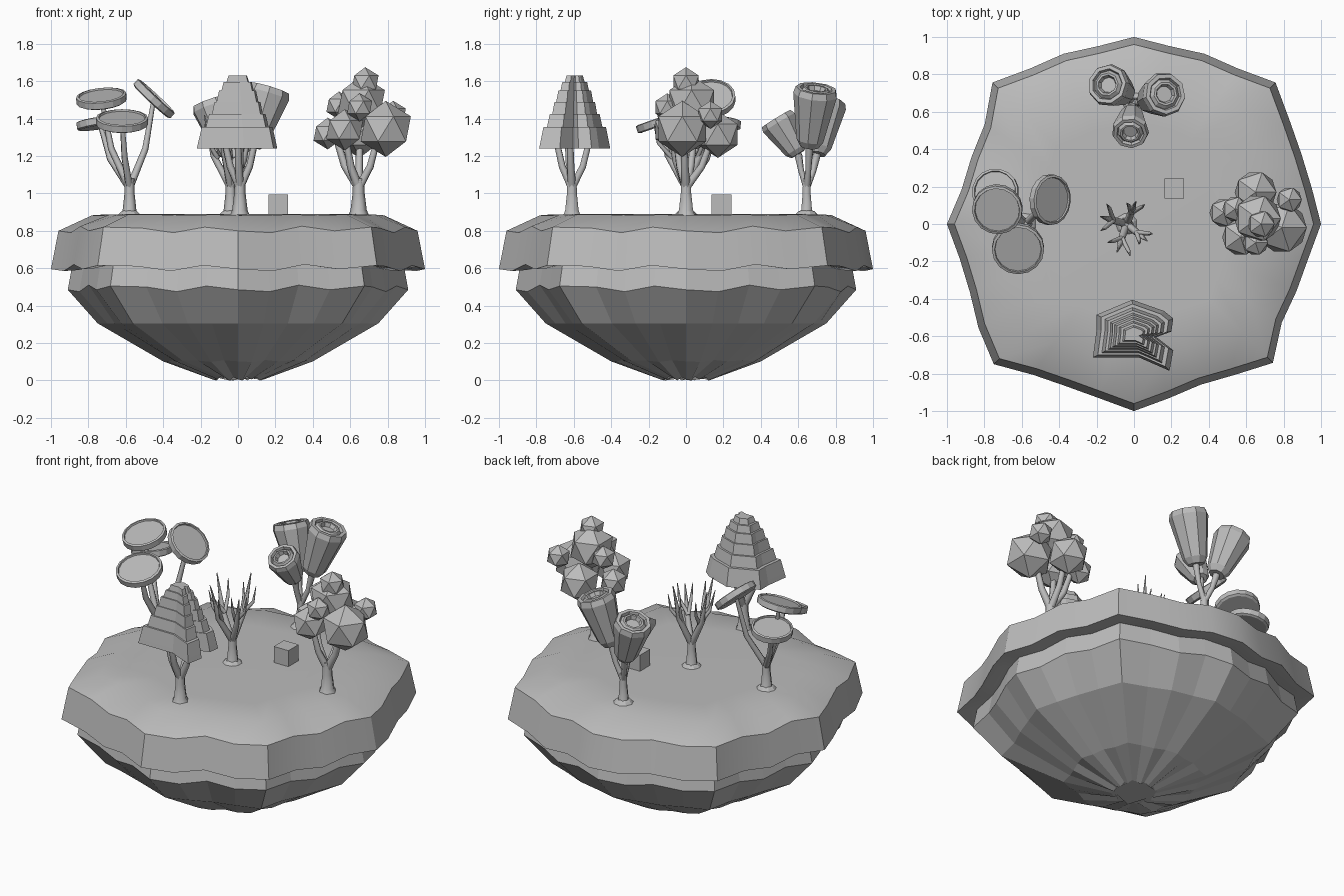
import bpy, bmesh
from math import sin, cos, pi
from mathutils import Vector

if "Cube" in bpy.data.objects:
    bpy.data.objects.remove(bpy.data.objects["Cube"], do_unlink=True)

grey = bpy.data.materials.new("plain grey")
grey.use_nodes = True
grey.diffuse_color = (0.5, 0.5, 0.5, 1)
grey.node_tree.nodes["Principled BSDF"].inputs["Base Color"].default_value = (0.5, 0.5, 0.5, 1)


def add_mesh(name, bm, smooth=False):
    bmesh.ops.recalc_face_normals(bm, faces=bm.faces)
    mesh = bpy.data.meshes.new(name)
    bm.to_mesh(mesh)
    bm.free()
    mesh.materials.append(grey)
    obj = bpy.data.objects.new(name, mesh)
    bpy.context.collection.objects.link(obj)
    if smooth:
        select(obj)
        bpy.ops.object.shade_smooth_by_angle()
    return obj


def select(obj):
    bpy.ops.object.select_all(action='DESELECT')
    obj.select_set(True)
    bpy.context.view_layer.objects.active = obj


def loft(name, loops, smooth=False):
    """Skin a stack of equal loops and cap both ends."""
    bm = bmesh.new()
    rings = [[bm.verts.new(p) for p in loop] for loop in loops]
    n = len(rings[0])
    for a, b in zip(rings, rings[1:]):
        for i in range(n):
            j = (i + 1) % n
            bm.faces.new((a[i], a[j], b[j], b[i]))
    bm.faces.new(rings[0])
    bm.faces.new(rings[-1])
    return add_mesh(name, bm, smooth)


def lathe(name, profile, sides, origin, axis):
    """Round part from (radius, height) pairs, turned to point along axis."""
    loops = [[(r * cos(2 * pi * i / sides), r * sin(2 * pi * i / sides), h)
              for i in range(sides)] for r, h in profile]
    obj = loft(name, loops)
    turn = Vector(axis).to_track_quat('Z', 'Y').to_matrix().to_4x4()
    obj.data.transform(turn)
    obj.data.transform(obj.matrix_world.Translation(origin))
    return obj


def wood(name, stems):
    """Tapered six-sided stems; each point is (x, y, z, radius)."""
    curve = bpy.data.curves.new(name, 'CURVE')
    curve.dimensions = '3D'
    curve.bevel_depth = 1
    curve.bevel_resolution = 1
    curve.use_fill_caps = True
    for stem in stems:
        spline = curve.splines.new('POLY')
        spline.points.add(len(stem) - 1)
        for point, (x, y, z, r) in zip(spline.points, stem):
            point.co = (x, y, z, 1)
            point.radius = r
    curve.materials.append(grey)
    obj = bpy.data.objects.new(name, curve)
    bpy.context.collection.objects.link(obj)
    select(obj)
    bpy.ops.object.convert(target='MESH')


def tree_wood(name, x, y, thick, tips, tip_radius=0.012):
    """Flared trunk that forks into one bent branch for each tip."""
    fork = 1.06
    stems = [[(x, y, GROUND - 0.01, thick * 1.5), (x, y, GROUND + 0.02, thick * 1.15),
              (x, y, 1.0, thick * 0.85), (x, y, fork + 0.02, thick * 0.8)]]
    for tx, ty, tz in tips:
        ex, ey = x + (tx - x) * 0.65, y + (ty - y) * 0.65
        ez = fork + (tz - fork) * 0.4
        stems.append([(x, y, fork - 0.03, thick * 0.65), (ex, ey, ez, thick * 0.55),
                      (tx, ty, tz, tip_radius)])
    wood(name, stems)


GROUND = 0.89

# Island outline: radius at each of 32 equal angles, and rim waviness
RADII = [1, .97, .97, 1, 1.07, 1, .985, .97, 1, .97, .985, 1, 1.07, .96, .94, .94,
         1, .95, .95, 1, 1.06, .97, .94, .95, 1, .95, .93, .97, 1.05, .95, .94, .95]
WAVE = [-.01, -.02, .015, -.01, .01, .005, -.02, .01]


def outline(scale, z, wave=1.0):
    return [(scale * r * cos(i * pi / 16), scale * r * sin(i * pi / 16),
             z + wave * WAVE[i % 8]) for i, r in enumerate(RADII)]


loft("turf", [outline(.87, .62), outline(.92, .61), outline(1, .605), outline(.96, .81),
              outline(.78, .885, 0.2), outline(.55, GROUND, 0)], smooth=True)
loft("rock", [outline(.88, .66), outline(.91, .495), outline(.75, .305, 0),
              outline(.4, .105, 0.3), outline(.13, .012, 0.6)])

# Small block on the ground
bm = bmesh.new()
bmesh.ops.create_cube(bm, size=0.105)
bmesh.ops.translate(bm, verts=bm.verts, vec=(.215, .19, GROUND + 0.052))
add_mesh("block", bm)

# Tree with tilted disc leaves: centre, facing direction, radius
discs = [((-.73, .08, 1.505), (-.1, -.3, .95), .135),
         ((-.45, .13, 1.505), (.68, -.05, .73), .135),
         ((-.62, -.13, 1.385), (0, -.33, .94), .14),
         ((-.74, .17, 1.375), (-.15, .1, .98), .125)]
for n, (centre, axis, r) in enumerate(discs):
    lathe(f"disc_leaf_{n + 1}", [(r * .9, -.022), (r, -.015), (r, .02), (r * .9, .024),
                                 (r * .88, .014)], 16, centre, axis)
tree_wood("disc_tree_wood", -.58, 0, .032, [d[0] for d in discs])

# Tree with a stepped crown, every tier sharing one notched outline
NOTCHED = [(-.2, .11), (-.01, .19), (.16, .13), (.21, .09), (.2, .02), (.12, -.01),
           (.21, -.08), (.19, -.19), (.03, -.12), (-.22, -.12), (-.2, .03)]
tiers = [(.85, 1.25), (1, 1.24), (.97, 1.27), (.88, 1.355), (.78, 1.355), (.7, 1.425),
         (.63, 1.425), (.57, 1.49), (.52, 1.49), (.46, 1.55), (.4, 1.55), (.35, 1.595),
         (.28, 1.595), (.23, 1.63)]
loft("stepped_crown", [[(x * s, y * s - .595, z) for x, y in NOTCHED] for s, z in tiers])
tree_wood("stepped_tree_wood", .01, -.61, .036,
          [(-.07, -.63, 1.27), (.09, -.62, 1.27), (.01, -.52, 1.27), (.0, -.69, 1.27)], .018)

# Tree with faceted ball leaves
balls = [(.79, -.02, 1.345, .15), (.65, .17, 1.315, .125), (.57, -.07, 1.34, .11),
         (.48, .06, 1.32, .085), (.66, .03, 1.49, .14), (.68, 0, 1.595, .08),
         (.54, .08, 1.47, .075), (.83, .13, 1.42, .075), (.65, -.1, 1.46, .075)]
for n, (x, y, z, r) in enumerate(balls):
    bm = bmesh.new()
    bmesh.ops.create_icosphere(bm, subdivisions=1, radius=r)
    bmesh.ops.translate(bm, verts=bm.verts, vec=(x, y, z))
    add_mesh(f"ball_leaf_{n + 1}", bm)
tree_wood("ball_tree_wood", .645, 0, .038,
          [(.74, -.01, 1.27), (.65, .13, 1.27), (.58, -.05, 1.27), (.53, .04, 1.28)], .018)

# Tree with cup-shaped leaves topped by ridged rings: foot, mouth, radius
cups = [((.075, .66, 1.25), (.165, .695, 1.55), .12),
        ((-.05, .7, 1.21), (-.14, .745, 1.48), .115),
        ((-.01, .6, 1.21), (-.02, .49, 1.39), .1)]
for n, (foot, mouth, r) in enumerate(cups):
    axis = Vector(mouth) - Vector(foot)
    h = axis.length
    profile = [(r * .42, 0), (r * .62, h * .12), (r, h * .93), (r * .92, h + .012),
               (r * .74, h + .012), (r * .68, h - .006), (r * .54, h + .012),
               (r * .44, h + .012), (r * .36, h - .012), (r * .2, h - .012)]
    lathe(f"cup_leaf_{n + 1}", profile, 9, foot, axis)
tree_wood("cup_tree_wood", 0, .645, .029, [c[0] for c in cups], .022)

# Bare tree in the middle, with side twigs
tips = [(-.18, .04, 1.42), (.01, .12, 1.44), (-.09, -.15, 1.42), (.07, -.09, 1.36)]
tree_wood("bare_tree_wood", -.04, 0, .032, tips, .003)
wood("bare_twigs", [[((x - .04) / 2, y / 2, 1.19, .014),
                     (x * .8 + side * y * .3, y * .8 - side * x * .3, 1.27, .01),
                     (x * .9 + side * y * .4, y * .9 - side * x * .4, 1.37, .002)]
                    for x, y, _ in tips for side in (-1, 1)])

# Soil mounds at the foot of the slim trees
for name, x, y in (("bare", -.04, 0), ("disc", -.58, 0), ("cup", 0, .645)):
    lathe(f"{name}_tree_mound", [(.06, 0), (.045, .015), (.03, .022)], 9,
          (x, y, GROUND - .002), (0, 0, 1))
